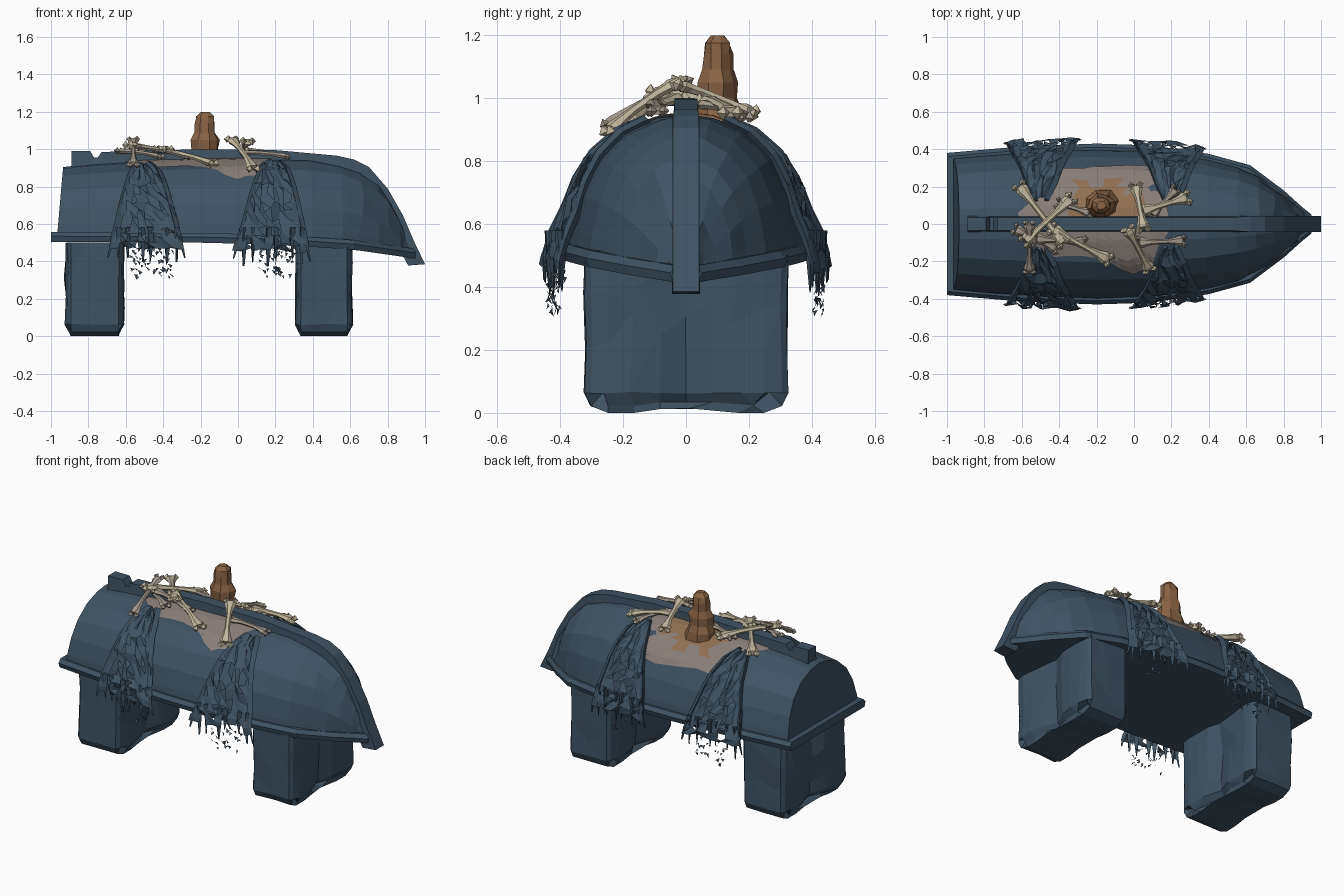
import bpy, bmesh, math, random
from mathutils import Vector, noise

if "Cube" in bpy.data.objects:
    bpy.data.objects.remove(bpy.data.objects["Cube"])

random.seed(7)
R = random.uniform


def mat(name, c):
    m = bpy.data.materials.new(name)
    m.diffuse_color = (*c, 1)
    m.use_nodes = True
    m.node_tree.nodes["Principled BSDF"].inputs["Base Color"].default_value = m.diffuse_color
    return m


BLUE = mat("slate blue", (0.050, 0.085, 0.122))
BONE = mat("bone", (0.52, 0.46, 0.33))
DULL = mat("weathered bone", (0.36, 0.31, 0.26))
GREY = mat("ash grey", (0.25, 0.21, 0.19))
BROWN = mat("brown wax", (0.25, 0.125, 0.058))
TAN = mat("tan stain", (0.28, 0.16, 0.085))


def make(name, verts, faces, mats, fix=True):
    me = bpy.data.meshes.new(name)
    me.from_pydata([tuple(v) for v in verts], [], faces)
    for m in mats:
        me.materials.append(m)
    ob = bpy.data.objects.new(name, me)
    bpy.context.collection.objects.link(ob)
    if fix:
        bm = bmesh.new()
        bm.from_mesh(me)
        bmesh.ops.recalc_face_normals(bm, faces=bm.faces)
        bm.to_mesh(me)
        bm.free()
    return ob


def interp(tab, x):
    if x <= tab[0][0]:
        return tab[0][1]
    for (a, p), (b, q) in zip(tab, tab[1:]):
        if x <= b:
            return p + (q - p) * (x - a) / (b - a)
    return tab[-1][1]


def loft(rings):
    # closed rings joined in sequence, with capped ends
    n = len(rings[0])
    v = [p for r in rings for p in r]
    f = [(i * n + j, i * n + (j + 1) % n, (i + 1) * n + (j + 1) % n, (i + 1) * n + j)
         for i in range(len(rings) - 1) for j in range(n)]
    f += [tuple(range(n)), tuple(range(len(v) - n, len(v)))]
    return v, f


# hull plan, crown height, gunwale height and half cross-section
WIDTH = [(-1, .355), (-.6, .39), (-.2, .405), (.1, .395), (.4, .35), (.62, .29), (.8, .155), (.9, .065), (.95, .025)]
CROWN = [(-1, .90), (-.9, .915), (-.5, .94), (0, .95), (.4, .945), (.6, .905), (.7, .86), (.8, .745), (.9, .56), (.95, .48)]
RIM = [(-1, .505), (-.2, .50), (.2, .49), (.6, .465), (.95, .415)]
SECT = [(0, 1), (.22, .975), (.5, .88), (.74, .69), (.89, .45), (.965, .2), (1, 0)]
SECT_Y = [(i, s[0]) for i, s in enumerate(SECT)]
SECT_Z = [(i, s[1]) for i, s in enumerate(SECT)]


def hull_point(x, t, side, off=0.0):
    # t runs 0 at the keel to 6 at the gunwale, beyond that it hangs down
    w, h, g = interp(WIDTH, x), interp(CROWN, x), interp(RIM, x)
    y = w * interp(SECT_Y, t) + off * min(1, t / 3)
    z = g + (h - g) * interp(SECT_Z, t) + off * max(0, 1 - t / 5)
    if t > 4.5:
        y += .035 * min(1, (t - 4.5) / 1.2)
    if t > 6:
        z -= (t - 6) * .1
    return Vector((x, side * y, z))


def hull_z(x, y):
    w, h, g = interp(WIDTH, x), interp(CROWN, x), interp(RIM, x)
    return g + (h - g) * interp(SECT, min(1, abs(y) / w))


# upturned hull shell
stations = [-.97, -.75, -.5, -.2, .1, .4, .55, .66, .74, .8, .86, .9, .95]
rings = []
for k, x in enumerate(stations):
    ring = []
    for s, ts in ((-1, range(6, -1, -1)), (1, range(1, 7))):
        for t in ts:
            p = hull_point(x, min(t, 6), s)
            p.y = s * interp(WIDTH, x) * SECT[t][0]
            if k == 0:
                p.x += .035 * SECT[t][1]
            elif 0 < t < 6:
                p += Vector((R(-.015, .015), R(-.003, .003), R(-.003, .003)))
            ring.append(p)
    rings.append(ring)
make("hull", *loft(rings), [BLUE])

# gunwale slab closes the underside
rings = []
for x in [-1, -.96, -.6, -.2, .1, .4, .62, .72, .8, .9, .95]:
    w, g = interp(WIDTH, x) + .025, interp(RIM, x)
    rings.append([(x, -w + .01, g), (x, w - .01, g), (x, w, g + .03), (x, w - .02, g + .052),
                  (x, -w + .02, g + .052), (x, -w, g + .03)])
make("gunwale", *loft(rings), [BLUE])

# keel and curved stem, with the notch at the stern
outer = [(-.89, .99), (-.79, .99), (-.77, .955), (-.75, .955), (-.73, .985), (-.2, 1.0), (.2, .995), (.53, .965),
         (.62, .945), (.70, .905), (.8, .79), (.88, .65), (.94, .51), (1.0, .385)]
inner = [(-.89, .86), (-.79, .86), (-.77, .86), (-.75, .86), (-.73, .86), (-.2, .88), (.2, .88), (.5, .86),
         (.57, .84), (.64, .80), (.72, .70), (.80, .58), (.86, .47), (.91, .378)]
rings = []
for (a, b), (c, d) in zip(outer, inner):
    k = .036 + .006 * (a > .6)
    rings.append([(c, -.045, d), (a, -k, b), (a, k, b), (c, .045, d)])
make("keel", *loft(rings), [BLUE])


# two rough stone supports
def stone(name, cx, hx, seed):
    bm = bmesh.new()
    bmesh.ops.create_cube(bm, size=2)
    bmesh.ops.subdivide_edges(bm, edges=bm.edges[:], cuts=7, use_grid_fill=True)
    for v in bm.verts:
        p = v.co.copy()
        x, y, z = p.x * hx, p.y * .33, .25 + p.z * .25
        # chamfer where two or more limits meet
        for a, b in ((abs(p.x), abs(p.y)), (abs(p.x), -p.z), (abs(p.y), -p.z)):
            if a > .99 and b > .99:
                x -= math.copysign(.02, x) * (abs(p.x) > .99)
                y -= math.copysign(.02, y) * (abs(p.y) > .99)
                z += .022 * (p.z < -.99)
        n = .5 + .5 * noise.noise(Vector((x * 6 + seed, y * 5, z * 5)))
        if abs(p.x) > .99:
            x -= math.copysign(.05 * n * (1 - .6 * abs(p.y)) + .03 * max(0, 1 - 3 * abs(p.y)), x) * (1 - .5 * (abs(p.y) > .9))
        if abs(p.y) > .99:
            y -= math.copysign(.018 * n, y)
        if p.z < -.99 and abs(p.y) < .3:
            z += .012
        v.co = (cx + x, y, z)
    me = bpy.data.meshes.new(name)
    bm.to_mesh(me)
    bm.free()
    me.materials.append(BLUE)
    ob = bpy.data.objects.new(name, me)
    bpy.context.collection.objects.link(ob)
    d = ob.modifiers.new("facets", 'DECIMATE')
    d.ratio = .28


stone("rear_stone", -.765, .17, 3)
stone("bow_stone", .46, .165, 11)


# torn net drapes over both flanks
def drape(name, cx, side, lean):
    v, f = [], []
    nu, nv = 9, 13

    def tri(c, r, drop):
        b = len(v)
        v.extend([c + Vector((-r, R(-.01, .01), R(0, r))), c + Vector((r, R(-.01, .01), R(-r, r))),
                  c + Vector((R(-r, r), R(-.01, .01), -drop))])
        f.append((b, b + 1, b + 2))

    for j in range(nv):
        q = j / (nv - 1)
        for i in range(nu):
            u = 2 * i / (nu - 1) - 1
            x = cx + lean * (1 - q) + u * (.035 + .165 * q ** .75) + R(-.012, .012)
            edge = abs(u) > .9
            t = 1.4 + 4.9 * q + R(-.12, .12)
            v.append(hull_point(x, t, side, .02 if edge else .006 + R(0, .028)))
    for j in range(nv - 1):
        for i in range(nu - 1):
            a = j * nu + i
            b, c, d = a + 1, a + nu + 1, a + nu
            keep = 1 if i in (0, nu - 2) or j < 4 else .88 - .3 * j / nv
            for t3 in ((a, b, c), (a, c, d)):
                if random.random() < keep:
                    f.append(t3)
    # thick ropes at the two edges, then hanging tatters
    for e in (-1, 1):
        rings = []
        for j in range(8):
            q = j / 7
            x = cx + lean * (1 - q) + e * (.03 + .175 * q ** .75)
            c = hull_point(x, 1.3 + 5.5 * q, side, .014)
            r = .018 * (1 - .75 * max(0, q - .7) / .3)
            rings.append([c + Vector((r * math.cos(k * 2.094), side * r * .8 * math.sin(k * 2.094),
                                      r * .8 * math.sin(k * 2.094))) for k in range(3)])
        lv, lf = loft(rings)
        b = len(v)
        v.extend(lv)
        f.extend(tuple(b + i for i in g) for g in lf)
    for u in (-.75, -.5, -.1, .1, .55, .8):
        x, top = cx + u * .2, .58
        y = side * (interp(WIDTH, x) + .035)
        low = R(.37, .46)
        rings = [[Vector((x + R(-.006, .006) + r * math.cos(k * 2.094), y + r * math.sin(k * 2.094), z))
                  for k in range(3)]
                 for z, r in ((top, .016), ((top + low) / 2, .013), (low, .002))]
        lv, lf = loft(rings)
        b = len(v)
        v.extend(lv)
        f.extend(tuple(b + i for i in g) for g in lf)
    for _ in range(30):
        x = cx + R(-.08, .14)
        tri(Vector((x, side * (interp(WIDTH, x) + R(.02, .045)), R(.32, .49))), R(.006, .013), R(.008, .02))
    make(name, v, f, [BLUE])


for side, nm in ((-1, "front"), (1, "back")):
    drape(nm + "_rear_net", -.49, side, -.01)
    drape(nm + "_bow_net", .18, side, .015)

# ash patch with tan stain around the candle, laid on the hull
border = [(.15, .16), (.13, .30), (-.15, .31), (-.40, .30), (-.48, .17), (-.62, .06), (-.60, -.08), (-.45, -.18),
          (-.28, -.17), (-.12, -.21), (0, -.27), (.10, -.24), (.13, -.12), (.2, .0)]
pts = []
for i, a in enumerate(border):
    b = border[(i + 1) % len(border)]
    pts += [Vector(a), (Vector(a) + Vector(b)) / 2 + Vector((R(-.012, .012), R(-.012, .012)))]
v, f, ctr, n = [], [], Vector((-.18, .09)), len(pts)
K = 10
for k in range(1, K + 1):
    for p in pts:
        q = ctr.lerp(p, k / K)
        v.append((q.x, q.y, hull_z(q.x, q.y) + .007))
for k in range(K - 1):
    f += [(k * n + i, k * n + (i + 1) % n, (k + 1) * n + (i + 1) % n, (k + 1) * n + i) for i in range(n)]
f.append(tuple(range(n)))
patch = make("ash_patch", v, f, [GREY, TAN])
for p in patch.data.polygons:
    c = p.center
    if math.hypot((c.x + .17) / .21, (c.y - .09) / .13) < 1 + .2 * math.sin(c.x * 40) and c.y > -.02:
        p.material_index = 1

# melted candle stump
rings = []
for z, r in ((.91, .10), (.96, .085), (1.0, .07), (1.05, .072), (1.09, .056), (1.14, .054), (1.175, .048), (1.198, .026)):
    ring = []
    for k in range(8):
        a = k * math.pi / 4 + .3
        q = r * R(.88, 1.12)
        ring.append((-.175 + 1.05 * q * math.cos(a), .10 + .88 * q * math.sin(a), z))
    rings.append(ring)
make("candle", *loft(rings), [BROWN])


# scattered bones: thin shafts with paired knuckles
def bone(name, a, b, r, m):
    a, b = Vector(a), Vector(b)
    d = (b - a).normalized()
    s = d.cross(Vector((0, 0, 1))).normalized()
    up = s.cross(d)
    rings = []
    for q, k, e in ((0, .9, 1.5), (.06, 1.1, 1.9), (.16, .9, 1.3), (.3, .8, .85), (.65, .75, .8), (.84, .9, 1.3),
                    (.94, 1.1, 1.9), (1, .9, 1.5)):
        c = a.lerp(b, q) + up * .008 * math.sin(q * math.pi)
        rings.append([c + r * (s * e * math.cos(i * math.pi / 3) + up * k * math.sin(i * math.pi / 3)) for i in range(6)])
    v, f = loft(rings)
    for end, sg in ((a, -1), (b, 1)):
        for w in (-1, 1):
            c = end + s * w * r * 1.25 + d * sg * r * .5
            base = len(v)
            v += [c + x * r * R(1.0, 1.35) for x in (d, s, -d, -s, up, -up)]
            f += [(base + i, base + (i + 1) % 4, base + t) for i in range(4) for t in (4, 5)]
    make(name, v, f, [m])


BONES = [(-.61, .20, .96, -.38, -.10, 1.0, 0), (-.58, -.09, 1.02, -.34, .13, .97, 0), (-.43, -.03, 1.0, -.14, -.19, .925, 0),
         (-.56, .0, 1.05, -.56, -.25, .92, 1), (-.52, -.08, 1.01, -.27, -.10, .96, 1), (.01, .20, .95, .05, -.02, 1.04, 0),
         (.05, .07, .99, .28, .14, .955, 0), (-.03, -.03, 1.05, .08, -.24, .90, 0), (.03, -.10, .98, .26, -.09, .96, 1),
         (-.40, .11, .97, -.24, .06, .98, 1), (.10, .05, .98, .22, .18, .94, 1), (-.63, -.03, .99, -.42, -.13, .96, 1)]
for i, (x1, y1, z1, x2, y2, z2, k) in enumerate(BONES):
    bone("bone_%d" % (i + 1), (x1, y1, z1), (x2, y2, z2), .019 - .003 * k, DULL if k else BONE)
